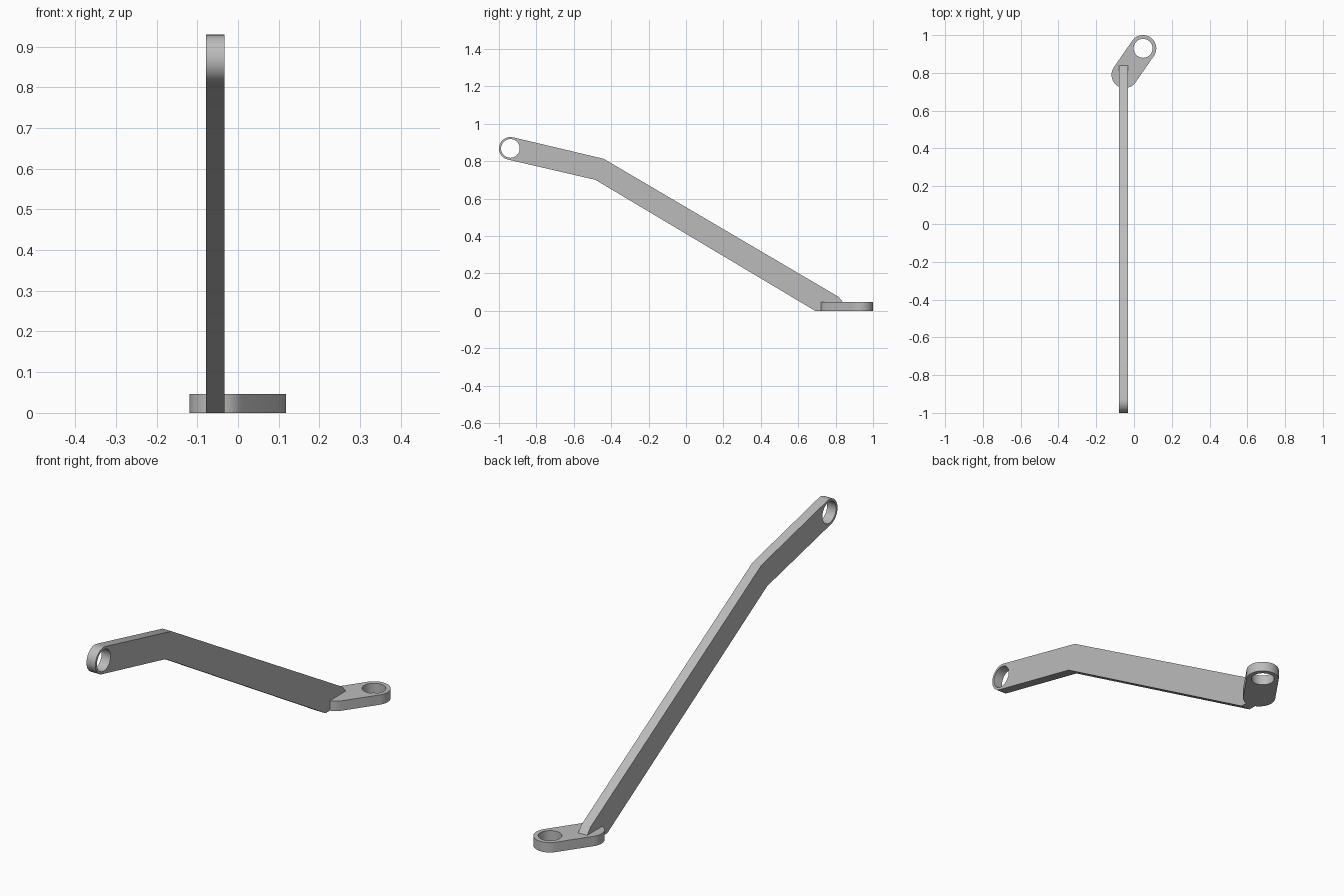
import bpy, bmesh
from math import cos, sin, pi, atan2, radians
from mathutils import Matrix

if "Cube" in bpy.data.objects:
    bpy.data.objects.remove(bpy.data.objects["Cube"], do_unlink=True)

grey = bpy.data.materials.new("plain grey")
grey.use_nodes = True
grey.diffuse_color = (0.5, 0.5, 0.5, 1)
grey.node_tree.nodes["Principled BSDF"].inputs["Base Color"].default_value = (0.5, 0.5, 0.5, 1)


def arc(centre, radius, start, sweep, steps):
    return [(centre[0] + radius * cos(start + sweep * i / steps),
             centre[1] + radius * sin(start + sweep * i / steps)) for i in range(steps + 1)]


def circle(centre, radius, steps=48):
    return arc(centre, radius, 0, 2 * pi, steps)[:-1]


def cut_plate(name, outlines, thickness, matrix):
    """Extrude nested outlines into a solid plate; inner outlines become holes."""
    curve = bpy.data.curves.new(name + " outline", "CURVE")
    curve.dimensions = "2D"
    curve.fill_mode = "BOTH"
    curve.extrude = thickness / 2
    for outline in outlines:
        spline = curve.splines.new("POLY")
        spline.points.add(len(outline) - 1)
        for point, (u, v) in zip(spline.points, outline):
            point.co = (u, v, 0, 1)
        spline.use_cyclic_u = True
    source = bpy.data.objects.new(name + " outline", curve)
    bpy.context.collection.objects.link(source)
    bpy.context.view_layer.update()
    mesh = bpy.data.meshes.new_from_object(source.evaluated_get(bpy.context.evaluated_depsgraph_get()))
    bpy.data.objects.remove(source, do_unlink=True)

    bm = bmesh.new()
    bm.from_mesh(mesh)
    bmesh.ops.remove_doubles(bm, verts=bm.verts, dist=0.0001)
    bmesh.ops.recalc_face_normals(bm, faces=bm.faces)
    bmesh.ops.transform(bm, matrix=matrix, verts=bm.verts)
    bm.to_mesh(mesh)
    bm.free()
    mesh.materials.clear()
    mesh.materials.append(grey)
    obj = bpy.data.objects.new(name, mesh)
    bpy.context.collection.objects.link(obj)
    bpy.ops.object.select_all(action="DESELECT")
    obj.select_set(True)
    bpy.context.view_layer.objects.active = obj
    bpy.ops.object.shade_smooth_by_angle(angle=radians(30))
    return obj


thickness = 0.046

# Foot plate: slanted slot shape with a bolt hole at its outer end
inner, outer, foot_r = (-0.049, 0.79), (0.048, 0.93), 0.07
heading = atan2(outer[1] - inner[1], outer[0] - inner[0])
slot = (arc(outer, foot_r, heading - pi / 2, pi, 24)
        + arc(inner, foot_r, heading + pi / 2, pi, 24))
cut_plate("foot_plate", [slot, circle(outer, 0.05)], thickness,
          Matrix.Translation((0, 0, thickness / 2)))

# Bent arm: side profile with a rounded eye at the top and its toe sunk in the foot
eye = (-0.939, 0.868)
profile = arc(eye, 0.061, radians(77), pi, 24) + [
    (-0.484, 0.70), (0.69, 0), (0.73, 0), (0.76, 0.02),
    (0.82, 0.02), (0.84, 0.045), (0.815, 0.075), (-0.441, 0.813)]
upright = Matrix.Rotation(pi / 2, 4, "Z") @ Matrix.Rotation(pi / 2, 4, "X")
cut_plate("bent_arm", [profile, circle(eye, 0.05)], thickness,
          Matrix.Translation((-0.056, 0, 0)) @ upright)
